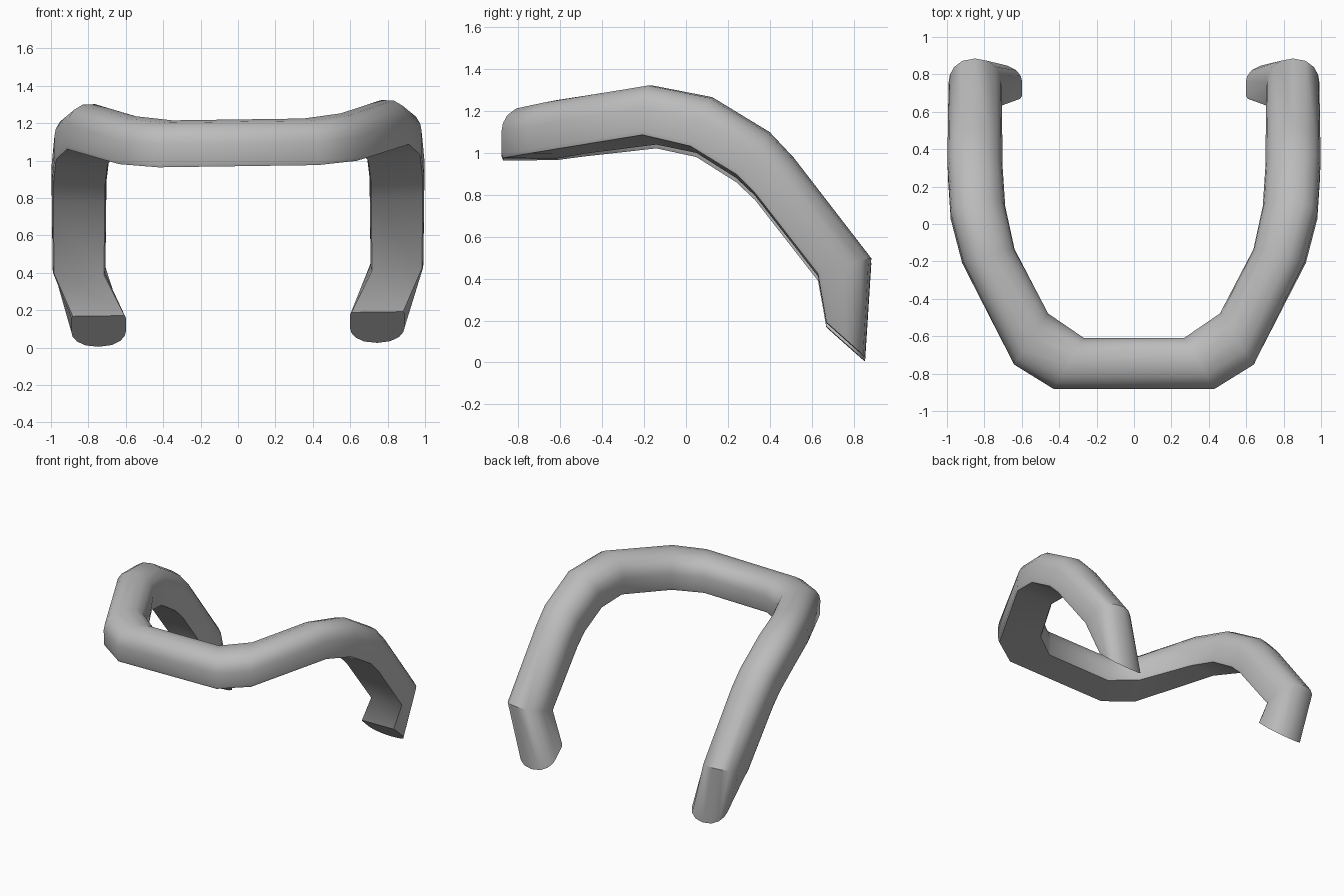
import bpy, bmesh, math
from mathutils import Vector

cube = bpy.data.objects.get("Cube")
if cube:
    bpy.data.objects.remove(cube, do_unlink=True)

grey = bpy.data.materials.new("plain grey")
grey.use_nodes = True
colour = (0.5, 0.5, 0.5, 1)
grey.diffuse_color = colour
grey.node_tree.nodes["Principled BSDF"].inputs["Base Color"].default_value = colour

# Flat-bottomed, round-topped section: (distance across, share of height)
half = [(0.475, 0), (0.5, 0.07), (0.505, 0.5), (0.48, 0.66), (0.4, 0.82), (0.24, 0.95)]
section = half + [(0, 1)] + [(-a, h) for a, h in reversed(half)]

# Stations along one arm: outer bottom edge, inner bottom edge, up vector
stations = [
    ((0.43, -0.88, 0.97), (0.27, -0.61, 0.97), (0, 0, 0.25)),
    ((0.64, -0.75, 0.99), (0.46, -0.48, 0.99), (0, 0, 0.255)),
    ((0.92, -0.21, 1.075), (0.65, -0.14, 1.03), (-0.02, 0.01, 0.26)),
    ((0.98, 0.02, 1.02), (0.69, 0.05, 0.99), (0, 0.09, 0.25)),
    ((0.995, 0.24, 0.885), (0.705, 0.24, 0.87), (0, 0.16, 0.21)),
    ((0.995, 0.33, 0.795), (0.705, 0.33, 0.785), (0, 0.185, 0.175)),
    ((0.99, 0.63, 0.41), (0.71, 0.63, 0.4), (0, 0.255, 0.08)),
    ((0.89, 0.67, 0.18), (0.6, 0.67, 0.18), (0, 0.185, -0.165)),
]


def ring(bm, station, side):
    """One section loop, with the bar leaning slightly to one side."""
    outer, inner, up = (Vector(v) for v in station)
    verts = []
    for across, height in section:
        p = (outer + inner) / 2 + (outer - inner) * across + up * height
        p.x *= side
        p.z += 0.014 * p.x
        verts.append(bm.verts.new(p))
    return verts


# Sweep from one foot, round the front, to the other foot
bm = bmesh.new()
rings = [ring(bm, s, -1) for s in reversed(stations)]
rings += [ring(bm, s, 1) for s in stations]
n = len(section)
for a, b in zip(rings, rings[1:]):
    for i in range(n):
        j = (i + 1) % n
        bm.faces.new((a[i], a[j], b[j], b[i]))
bm.faces.new(rings[0])
bm.faces.new(rings[-1])
bmesh.ops.recalc_face_normals(bm, faces=bm.faces)

mesh = bpy.data.meshes.new("curved_bar")
bm.to_mesh(mesh)
bm.free()
mesh.materials.append(grey)
bar = bpy.data.objects.new("curved_bar", mesh)
bpy.context.collection.objects.link(bar)

# Smooth the round back and keep the flat underside crisp
bpy.ops.object.select_all(action="DESELECT")
bar.select_set(True)
bpy.context.view_layer.objects.active = bar
bpy.ops.object.shade_smooth_by_angle(angle=math.radians(35))
